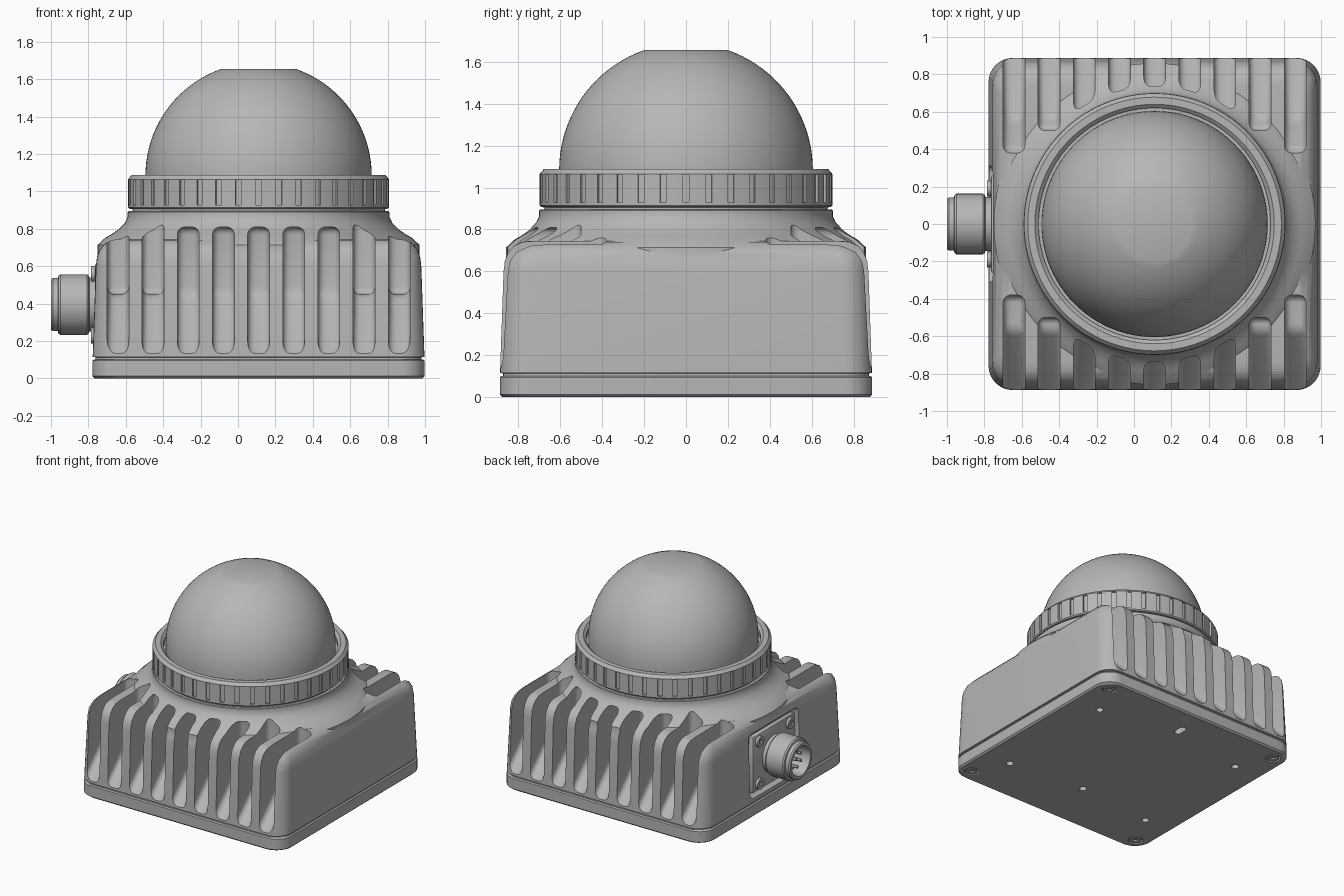
import bpy, bmesh, math
from mathutils import Matrix, Vector

cube = bpy.data.objects.get("Cube")
if cube:
    bpy.data.objects.remove(cube, do_unlink=True)

CX = 0.11            # housing axis
PITCH = 0.188        # spacing of the cooling slots
SIDEWAYS = Matrix.Rotation(-math.pi / 2, 4, 'Y')   # turns +z into -x

grey = bpy.data.materials.new("light_grey")
grey.use_nodes = True
grey.diffuse_color = (0.47, 0.47, 0.47, 1)
grey.node_tree.nodes["Principled BSDF"].inputs["Base Color"].default_value = (0.47, 0.47, 0.47, 1)


def make(name, bm):
    """Turn a bmesh into a grey object placed on the housing axis."""
    bmesh.ops.recalc_face_normals(bm, faces=bm.faces)
    mesh = bpy.data.meshes.new(name)
    bm.to_mesh(mesh)
    bm.free()
    mesh.materials.append(grey)
    ob = bpy.data.objects.new(name, mesh)
    ob.location.x = CX
    bpy.context.collection.objects.link(ob)
    return ob


def activate(ob):
    bpy.ops.object.select_all(action='DESELECT')
    ob.select_set(True)
    bpy.context.view_layer.objects.active = ob


def boolean(ob, other, operation='DIFFERENCE'):
    bpy.context.view_layer.update()
    activate(ob)
    mod = ob.modifiers.new("cut", 'BOOLEAN')
    mod.operation, mod.solver, mod.object = operation, 'EXACT', other
    bpy.ops.object.modifier_apply(modifier=mod.name)
    bpy.data.objects.remove(other, do_unlink=True)


def smooth(ob):
    activate(ob)
    bpy.ops.object.shade_smooth_by_angle(angle=math.radians(30))


def loft(bm, loops, closed=False):
    """Skin a list of equal vertex loops; cap the ends unless closed."""
    rows = [[bm.verts.new(p) for p in loop] for loop in loops]
    n = len(rows[0])
    pairs = list(zip(rows, rows[1:])) + ([(rows[-1], rows[0])] if closed else [])
    for a, b in pairs:
        for i in range(n):
            j = (i + 1) % n
            bm.faces.new((a[i], a[j], b[j], b[i]))
    if not closed:
        bm.faces.new(rows[0])
        bm.faces.new(rows[-1])


def lathe(name, profile, seg=96, closed=False, matrix=Matrix()):
    bm = bmesh.new()
    turn = [2 * math.pi * k / seg for k in range(seg)]
    loft(bm, [[matrix @ Vector((r * math.cos(t), r * math.sin(t), z)) for t in turn]
              for r, z in profile], closed)
    return make(name, bm)


def rounded_square(half, z, radius=0.13, steps=8):
    c = half - radius
    loop = []
    for q in range(4):
        mid = math.pi / 4 + q * math.pi / 2
        sx, sy = (1 if math.cos(mid) > 0 else -1), (1 if math.sin(mid) > 0 else -1)
        for k in range(steps + 1):
            t = (q + k / steps) * math.pi / 2
            loop.append((sx * c + radius * math.cos(t), sy * c + radius * math.sin(t), z))
    return loop


def square_block(name, sections):
    bm = bmesh.new()
    loft(bm, [rounded_square(h, z) for h, z in sections])
    return make(name, bm)


def cylinder(bm, centre, radius, depth, seg=24, turn=Matrix()):
    bmesh.ops.create_cone(bm, cap_ends=True, segments=seg, radius1=radius, radius2=radius,
                          depth=depth, matrix=Matrix.Translation(centre) @ turn)


def box(bm, centre, size, turn=Matrix()):
    m = turn @ Matrix.Translation(centre) @ Matrix.Diagonal((*size, 1))
    return bmesh.ops.create_cube(bm, size=1, matrix=m)["verts"]


def screws(name, centres, radius, depth, turn=Matrix()):
    """Cap screws with hexagonal sockets."""
    heads, sockets = bmesh.new(), bmesh.new()
    for c in centres:
        cylinder(heads, c, radius, depth, 24, turn)
        for side in (-1, 1):
            offset = turn @ Vector((0, 0, side * depth / 2))
            cylinder(sockets, Vector(c) + offset, radius * 0.5, depth * 0.8, 6, turn)
    ob = make(name, heads)
    boolean(ob, make("socket_cutter", sockets))
    smooth(ob)


# Housing: tapered block with a rounded shoulder and a flared round neck
housing = square_block("housing", [(0.872, 0.09), (0.872, 0.113), (0.887, 0.116), (0.87, 0.60),
                                   (0.864, 0.65), (0.848, 0.69), (0.82, 0.722), (0.785, 0.74),
                                   (0.74, 0.746)])
neck = lathe("neck", [(0.86, 0.60), (0.86, 0.715), (0.82, 0.752), (0.785, 0.772), (0.75, 0.797),
                      (0.715, 0.832), (0.70, 0.865), (0.70, 0.89), (0.695, 0.895)])
boolean(housing, neck, 'UNION')

# Cooling slots on the front and back: sloped floor, deeper towards the corners
slots = bmesh.new()
for side in (-1, 1):
    for i in range(-4, 5):
        end = {4: 0.38, 3: 0.50}.get(abs(i), 0.57)
        top = 1.0 if abs(i) > 2 else 0.81
        profile = [(1.0, 0.02), (0.57, 0.45), (end, 0.45), (end, top), (1.0, top)]
        if end == 0.57:
            profile.pop(2)
        part = bmesh.new()
        loft(part, [[(i * PITCH + w, side * y, z) for y, z in profile] for w in (-0.058, 0.058)])
        bmesh.ops.recalc_face_normals(part, faces=part.faces)
        bmesh.ops.bevel(part, geom=part.edges[:], offset=0.04, segments=4, profile=0.5,
                        affect='EDGES', clamp_overlap=True)
        scratch = bpy.data.meshes.new("scratch")
        part.to_mesh(scratch)
        part.free()
        slots.from_mesh(scratch)
        bpy.data.meshes.remove(scratch)
boolean(housing, make("slot_cutter", slots))

# Recess for the connector flange
PORT = Vector((-0.86, 0, 0.395))
recess = bmesh.new()
box(recess, PORT + Vector((-0.08, 0, 0)), (0.2, 0.62, 0.50))
bmesh.ops.bevel(recess, geom=recess.edges[:], offset=0.04, segments=4, profile=0.5, affect='EDGES')
boolean(housing, make("recess_cutter", recess))
smooth(housing)

# Base plate with screw recesses, mounting holes and one slotted hole
base = square_block("base_plate", [(0.875, 0), (0.888, 0.012), (0.888, 0.095), (0.88, 0.102)])
corners = [(x, y) for x in (-1, 1) for y in (-1, 1)]
holes = bmesh.new()
for x, y in corners:
    cylinder(holes, (x * 0.78, y * 0.78, 0), 0.055, 0.06)
    cylinder(holes, (x * 0.645, y * 0.51, 0), 0.027, 0.12)
cylinder(holes, (0, -0.45, 0), 0.027, 0.12)
boolean(base, make("hole_cutter", holes))
for y in (0.63, 0.655, 0.68):
    slot = bmesh.new()
    cylinder(slot, (0, y, 0), 0.027, 0.12)
    boolean(base, make("slot_hole_cutter", slot))
smooth(base)
screws("base_screws", [(x * 0.78, y * 0.78, 0.018) for x, y in corners], 0.045, 0.03)

# Clamp ring with grip notches
ring = lathe("clamp_ring", [(0.58, 0.89), (0.675, 0.89), (0.675, 0.905), (0.69, 0.907),
                            (0.698, 0.915), (0.698, 1.065), (0.678, 1.088), (0.64, 1.088),
                            (0.62, 1.07), (0.62, 1.04), (0.58, 1.04)], 120, closed=True)
notches = bmesh.new()
for k in range(40):
    box(notches, (0.70, 0, 0.995), (0.03, 0.03, 0.135), Matrix.Rotation(math.radians(9 * k), 4, 'Z'))
boolean(ring, make("notch_cutter", notches))
smooth(ring)

# Dome with a flat cap
R, DOME_Z, DOME_TOP = 0.605, 1.084, 1.655
limit = math.asin((DOME_TOP - DOME_Z) / R)
arc = [(R * math.cos(limit * k / 20), DOME_Z + R * math.sin(limit * k / 20)) for k in range(21)]
smooth(lathe("dome", [(R, 0.92)] + arc))

# Connector: flange, screws, hollow barrel and pins
flange = bmesh.new()
box(flange, PORT + Vector((0.01, 0, 0)), (0.05, 0.52, 0.44))
bmesh.ops.bevel(flange, geom=flange.edges[:], offset=0.012, segments=2, profile=0.5, affect='EDGES')
smooth(make("connector_flange", flange))
screws("flange_screws", [PORT + Vector((-0.02, y * 0.19, z * 0.165)) for y, z in corners],
       0.042, 0.03, SIDEWAYS)

barrel = Matrix.Translation((0, 0, PORT.z)) @ SIDEWAYS
smooth(lathe("connector_barrel", [
    (0.145, 0.84), (0.145, 0.905), (0.155, 0.908), (0.162, 0.918), (0.162, 1.06), (0.155, 1.07),
    (0.142, 1.073), (0.142, 1.10), (0.134, 1.11), (0.115, 1.11), (0.11, 1.10), (0.11, 0.96)],
    48, matrix=barrel))
pins = bmesh.new()
for k in range(8):
    t = 2 * math.pi * k / 7
    r = 0.065 if k < 7 else 0
    cylinder(pins, (-1.01, r * math.cos(t), PORT.z + r * math.sin(t)), 0.012, 0.12, 12, SIDEWAYS)
smooth(make("connector_pins", pins))
